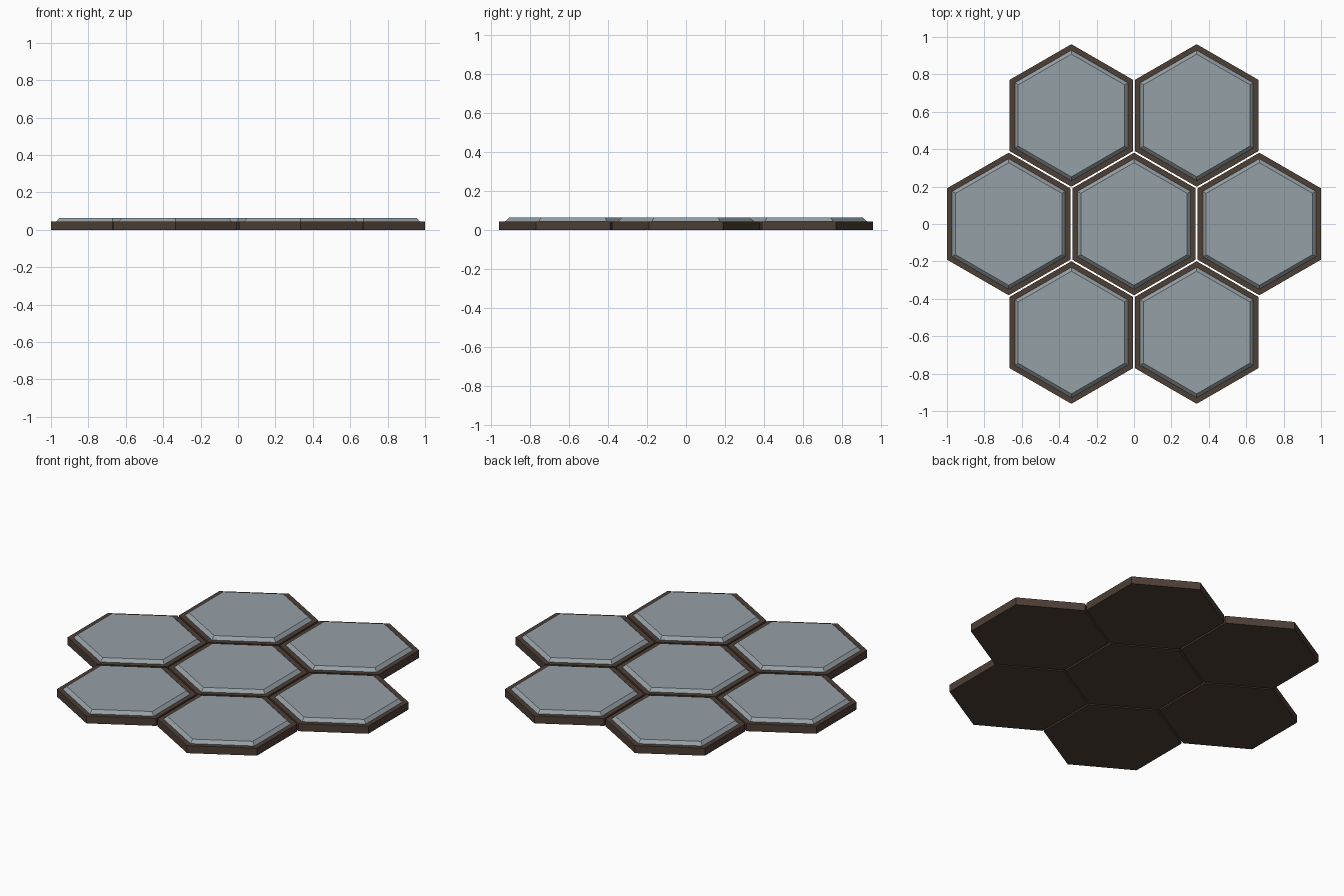
import bpy, bmesh, math
from mathutils import Matrix

if "Cube" in bpy.data.objects:
    bpy.data.objects.remove(bpy.data.objects["Cube"])

PITCH = 0.67      # spacing of tile centres
APOTHEM = 0.33    # half width of a tile across flats
BASE_H = 0.045
TOP_H = 0.064


def material(name, color):
    m = bpy.data.materials.new(name)
    m.diffuse_color = color
    m.use_nodes = True
    m.node_tree.nodes["Principled BSDF"].inputs["Base Color"].default_value = m.diffuse_color
    return m


def hex_prism(name, x, y, z0, z1, apothem0, apothem1, mat):
    """Pointy-topped six-sided frustum between z0 and z1."""
    k = 1 / math.cos(math.pi / 6)
    bm = bmesh.new()
    bmesh.ops.create_cone(bm, cap_ends=True, segments=6, radius1=apothem0 * k,
                          radius2=apothem1 * k, depth=z1 - z0)
    # Turn so that a corner points along +y
    if max(v.co.y for v in bm.verts) < apothem0 * 1.05:
        bmesh.ops.rotate(bm, verts=bm.verts, matrix=Matrix.Rotation(math.pi / 6, 3, 'Z'))
    me = bpy.data.meshes.new(name)
    bm.to_mesh(me)
    bm.free()
    me.materials.append(mat)
    ob = bpy.data.objects.new(name, me)
    ob.location = (x, y, (z0 + z1) / 2)
    bpy.context.collection.objects.link(ob)


brown = material("dark_frame", (0.075, 0.050, 0.036, 1))
slate = material("pale_panel", (0.30, 0.35, 0.38, 1))

# Centre tile plus a ring of six
centres = [(0, 0)] + [(PITCH * math.cos(i * math.pi / 3), PITCH * math.sin(i * math.pi / 3))
                      for i in range(6)]
for i, (x, y) in enumerate(centres):
    # Straight-sided frame block
    hex_prism(f"tile_base_{i}", x, y, 0, BASE_H, APOTHEM, APOTHEM, brown)
    # Bevelled panel set on top
    hex_prism(f"tile_panel_{i}", x, y, BASE_H - 0.002, TOP_H, 0.304, 0.284, slate)
